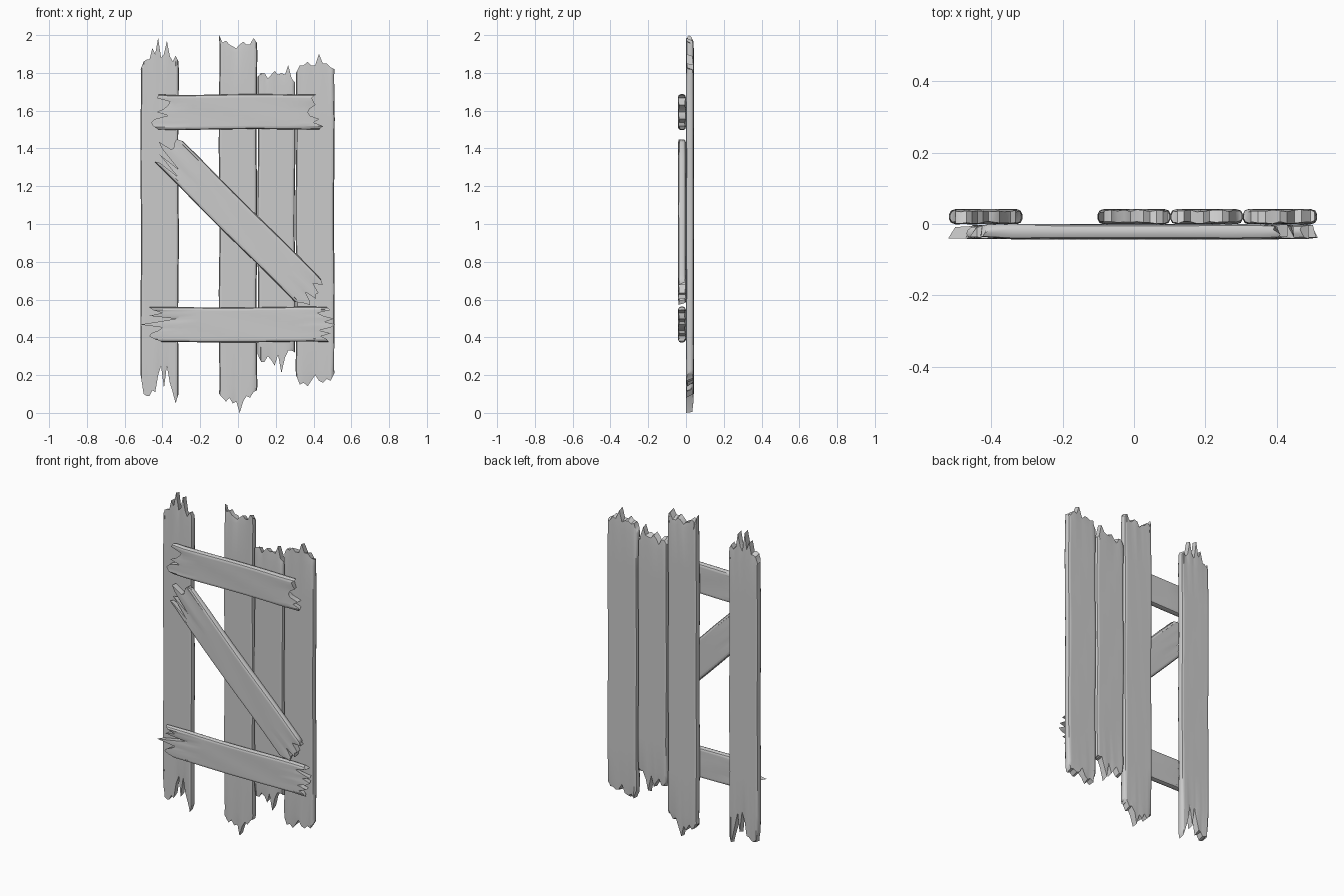
import bpy, bmesh, math, random
from mathutils import Vector

if "Cube" in bpy.data.objects:
    bpy.data.objects.remove(bpy.data.objects["Cube"])

random.seed(4)
THICK = 0.043


def sample(profile, t):
    """Read an evenly spaced profile at t in 0..1."""
    f = t * (len(profile) - 1)
    i = min(int(f), len(profile) - 2)
    return profile[i] + (profile[i + 1] - profile[i]) * (f - i)


def plank(name, u0, u1, start, end, across, along, origin=(0, 0, 0), y=0.0):
    """Board with rounded long edges; start/end are the splintered end profiles,
    given as positions along the board at even steps across its width."""
    across, along, origin = Vector(across), Vector(along), Vector(origin)
    w = u1 - u0
    # columns: every profile point plus extra ones for the rounded edges
    ts = {0.0, 0.025, 0.08, 0.92, 0.975, 1.0}
    for p in (start, end):
        ts |= {round(i / (len(p) - 1), 4) for i in range(len(p))}
    ts = sorted(ts)
    lo, hi = max(start) + 0.02, min(end) - 0.02
    inner = [lo + (hi - lo) * k / 7 for k in range(8)]
    phase = random.uniform(0, 6)
    bm = bmesh.new()
    skins = {-1: [], 1: []}
    for t in ts:
        d = min(t, 1 - t) * w
        q = max(0, 1 - d / 0.016)
        half = THICK / 2 * (0.35 + 0.65 * math.sqrt(1 - q * q))
        back_cut = random.uniform(0, 0.02)
        for side in (-1, 1):
            cut = back_cut if side > 0 else 0
            ls = [sample(start, t) + cut] + inner + [sample(end, t) - cut]
            col = []
            for k, l in enumerate(ls):
                tip = k in (0, len(ls) - 1)
                h = half * (random.uniform(0.6, 0.95) if tip else 1)
                # slight warping of the wood
                dent = 0 if tip else 0.0015 * math.sin(5 * l + phase + 4 * t)
                u = u0 + t * w + (0 if tip else 0.0025 * math.sin(7 * l + phase))
                co = origin + across * u + along * l
                co.y = y + side * (h - abs(dent))
                col.append(bm.verts.new(co))
            skins[side].append(col)
    f, b = skins[-1], skins[1]
    n, rows = len(ts), len(f[0])
    for i in range(n - 1):
        for s in (f, b):
            for k in range(rows - 1):
                bm.faces.new((s[i][k], s[i + 1][k], s[i + 1][k + 1], s[i][k + 1]))
        for k in (0, rows - 1):
            bm.faces.new((f[i][k], f[i + 1][k], b[i + 1][k], b[i][k]))
    for i in (0, n - 1):
        for k in range(rows - 1):
            bm.faces.new((f[i][k], f[i][k + 1], b[i][k + 1], b[i][k]))
    bmesh.ops.recalc_face_normals(bm, faces=bm.faces)
    me = bpy.data.meshes.new(name)
    bm.to_mesh(me)
    bm.free()
    ob = bpy.data.objects.new(name, me)
    bpy.context.collection.objects.link(ob)
    bpy.ops.object.select_all(action='DESELECT')
    ob.select_set(True)
    bpy.context.view_layer.objects.active = ob
    bpy.ops.object.shade_smooth_by_angle(angle=math.radians(35))
    return ob


X, Z = (1, 0, 0), (0, 0, 1)
BACK, FRONT = 0.0205, -0.0215

# Upright boards
plank("upright_board_left", -0.515, -0.315,
      [.2, .1, .09, .09, .12, .11, .2, .25, .13, .25, .16, .11, .05, .1],
      [1.82, 1.86, 1.87, 1.87, 1.93, 1.9, 1.985, 1.88, 1.9, 1.97, 1.89, 1.86, 1.89, 1.86],
      X, Z, y=BACK)
plank("upright_board_middle", -0.1, 0.1,
      [.1, .08, .06, .08, .05, .06, 0, .06, .09, .08, .11, .12],
      [2.0, 1.96, 1.97, 1.95, 1.94, 1.93, 1.95, 1.965, 1.95, 1.95, 1.985, 1.96],
      X, Z, y=BACK)
plank("upright_board_short", 0.104, 0.302,
      [.31, .27, .27, .3, .28, .25, .31, .21, .29, .33, .33, .32],
      [1.78, 1.8, 1.8, 1.77, 1.79, 1.81, 1.79, 1.8, 1.79, 1.84, 1.77, 1.75],
      X, Z, y=BACK)
plank("upright_board_right", 0.307, 0.51,
      [.2, .15, .16, .14, .17, .2, .17, .16, .18, .17, .21],
      [1.8, 1.84, 1.84, 1.86, 1.84, 1.84, 1.9, 1.85, 1.85, 1.83, 1.82],
      X, Z, y=BACK)

# Horizontal rails
plank("top_rail", 1.5, 1.685,
      [-.42, -.45, -.46, -.44, -.37, -.43, -.39, -.37, -.36, -.43, -.42],
      [.43, .45, .4, .43, .38, .37, .38, .41, .4, .39, .41],
      Z, X, y=FRONT)
plank("bottom_rail", 0.375, 0.56,
      [-.4, -.44, -.47, -.46, -.42, -.4, -.52, -.42, -.33, -.47, -.4, -.45, -.47],
      [.48, .47, .44, .49, .43, .49, .515, .46, .51, .45, .42, .49, .47],
      Z, X, y=FRONT)

# Diagonal brace
r = math.sqrt(0.5)
plank("diagonal_brace", -0.092, 0.092,
      [-.54, -.52, -.4, -.55, -.42, -.56, -.6, -.525, -.52, -.53, -.54, -.54, -.51],
      [.507, .53, .55, .578, .56, .51, .578, .56, .565, .507, .53, .55, .52],
      (r, 0, r), (r, 0, -r), origin=(0.005, 0, 1.0125), y=FRONT)
